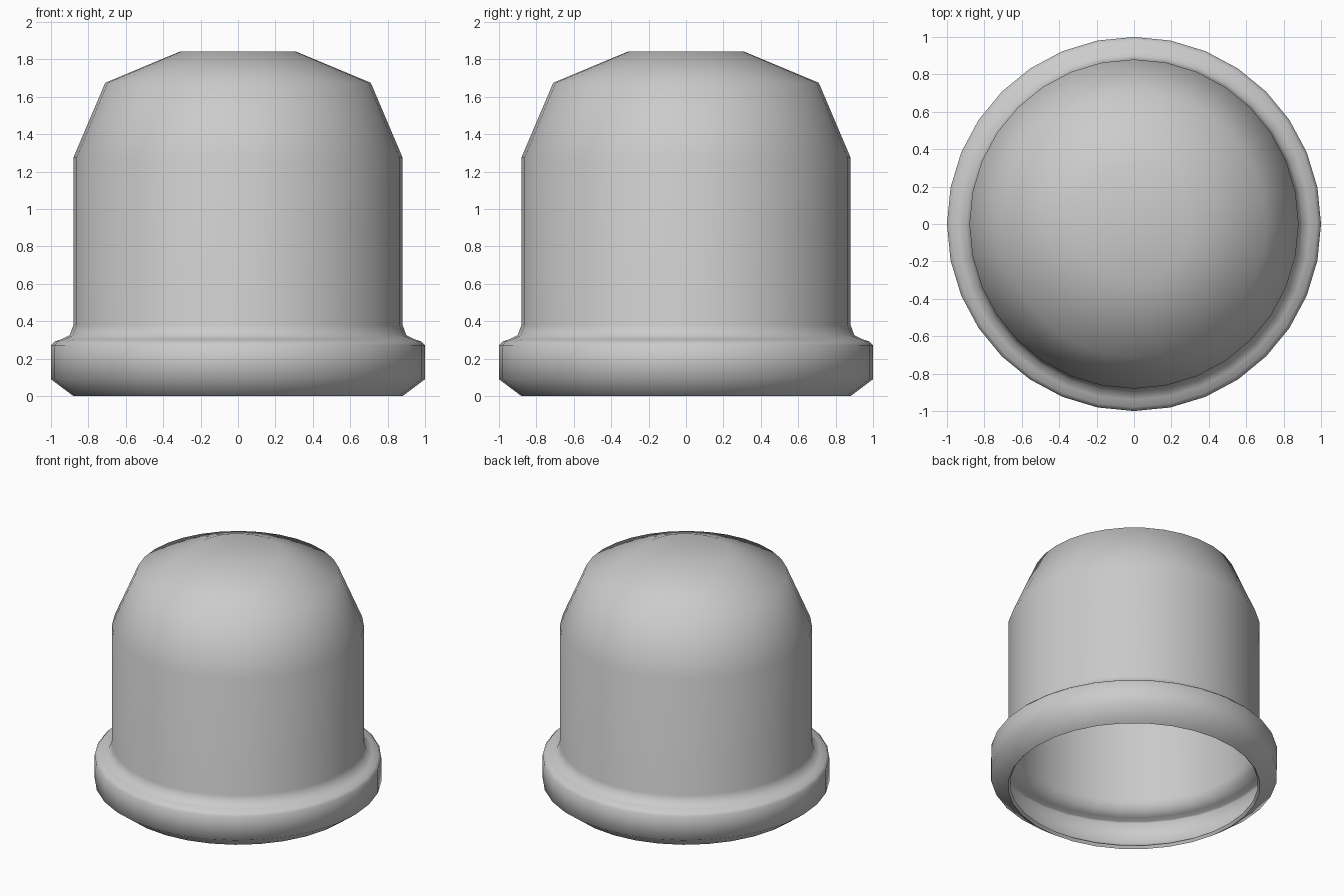
import bpy, bmesh, math

if "Cube" in bpy.data.objects:
    bpy.data.objects.remove(bpy.data.objects["Cube"])

SIDES = 32
# (radius, height) from bottom lip up to the flat of the dome
PROFILE = [(0.88, 0.0), (1.0, 0.09), (1.0, 0.272), (0.98, 0.292), (0.94, 0.305),
           (0.9, 0.325), (0.88, 0.38), (0.88, 1.275), (0.71, 1.675), (0.31, 1.842)]


def lathe(name, profile, sides):
    bm = bmesh.new()
    rings = []
    for r, z in profile:
        rings.append([bm.verts.new((r * math.cos(2 * math.pi * i / sides),
                                    r * math.sin(2 * math.pi * i / sides), z))
                      for i in range(sides)])
    for lo, hi in zip(rings, rings[1:]):
        for i in range(sides):
            j = (i + 1) % sides
            bm.faces.new((lo[i], lo[j], hi[j], hi[i]))
    # closed top
    top = bm.verts.new((0, 0, profile[-1][1]))
    for i in range(sides):
        bm.faces.new((rings[-1][i], rings[-1][(i + 1) % sides], top))
    mesh = bpy.data.meshes.new(name)
    bm.to_mesh(mesh)
    bm.free()
    obj = bpy.data.objects.new(name, mesh)
    bpy.context.collection.objects.link(obj)
    return obj


# Hollow domed cap with a flared rim, open underneath
cap = lathe("domed_cap", PROFILE, SIDES)
shell = cap.modifiers.new("wall_thickness", 'SOLIDIFY')
shell.thickness = 0.025
shell.offset = -1

# Smooth body, sharp edge round the opening
bpy.context.view_layer.objects.active = cap
cap.select_set(True)
bpy.ops.object.modifier_apply(modifier=shell.name)
bpy.ops.object.shade_smooth_by_angle(angle=math.radians(60))
